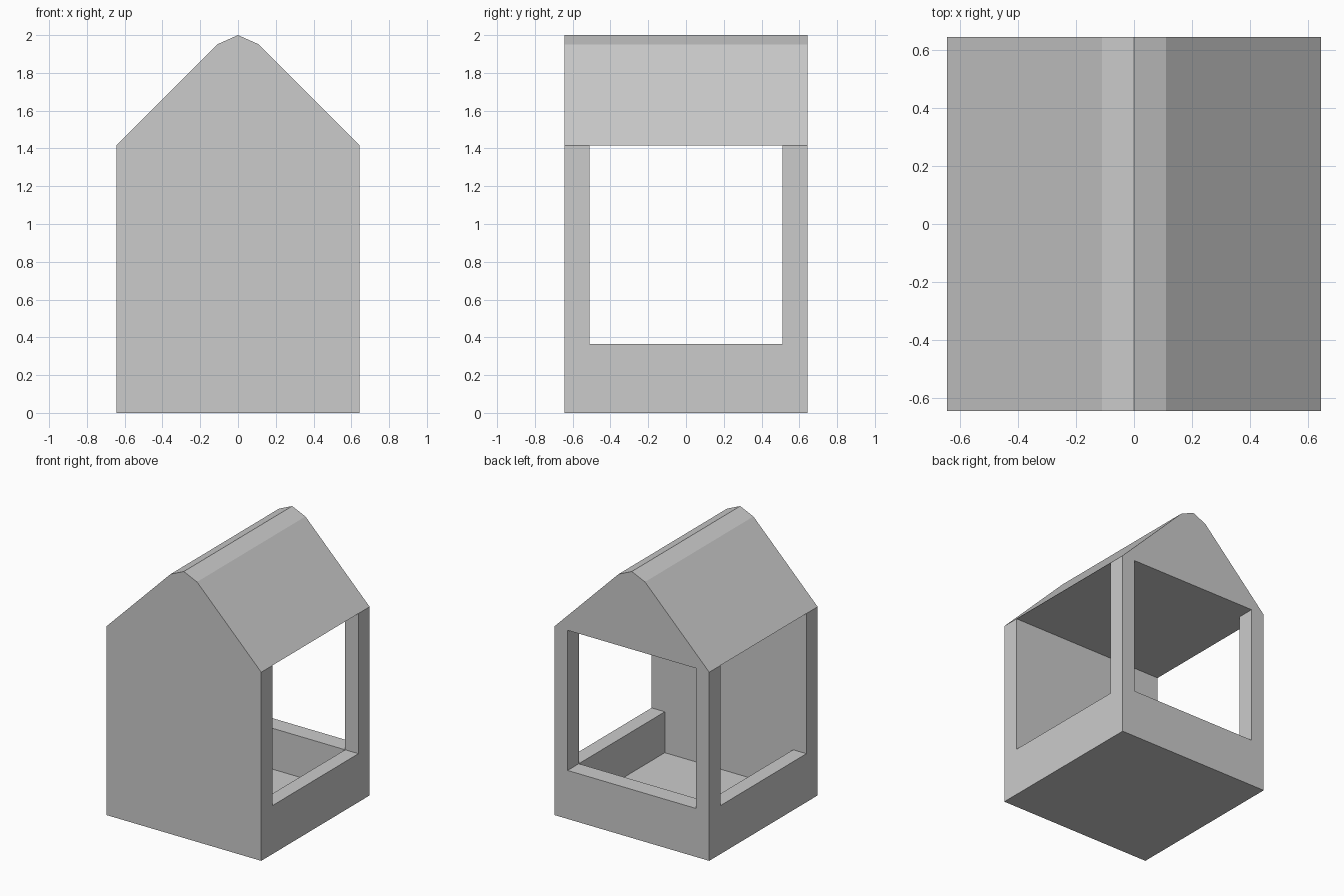
import bpy, bmesh

if "Cube" in bpy.data.objects:
    bpy.data.objects.remove(bpy.data.objects["Cube"])

HALF = 0.643        # outer half width and depth
IN_X, IN_Y = 0.533, 0.51   # inner half width and depth
FLOOR, SILL, EAVE = 0.057, 0.364, 1.416


def finish(name, bm):
    bmesh.ops.recalc_face_normals(bm, faces=bm.faces)
    mesh = bpy.data.meshes.new(name)
    bm.to_mesh(mesh)
    bm.free()
    obj = bpy.data.objects.new(name, mesh)
    bpy.context.collection.objects.link(obj)
    return obj


def box(name, x0, x1, y0, y1, z0, z1):
    bm = bmesh.new()
    bmesh.ops.create_cube(bm, size=1)
    bmesh.ops.scale(bm, vec=(x1 - x0, y1 - y0, z1 - z0), verts=bm.verts)
    bmesh.ops.translate(bm, vec=((x0 + x1) / 2, (y0 + y1) / 2, (z0 + z1) / 2),
                        verts=bm.verts)
    return finish(name, bm)


# Floor and closed front wall
box("floor", -IN_X, IN_X, -IN_Y, IN_Y, 0, FLOOR)
box("front_wall", -HALF, HALF, -HALF, -IN_Y, 0, EAVE)

# Low walls under the back and side openings
box("back_sill_wall", -IN_X, IN_X, IN_Y, HALF, 0, SILL)
for side, s in (("left", -1), ("right", 1)):
    x0, x1 = sorted((s * IN_X, s * HALF))
    box(side + "_sill_wall", x0, x1, -IN_Y, IN_Y, 0, SILL)
    # Back corner post
    box(side + "_back_post", x0, x1, IN_Y, HALF, 0, EAVE)

# Solid gabled roof with a blunted ridge and flat ceiling
profile = [(-HALF, EAVE), (HALF, EAVE), (0.11, 1.951), (0, 2.0), (-0.11, 1.951)]
bm = bmesh.new()
gable = bm.faces.new([bm.verts.new((x, -HALF, z)) for x, z in profile])
new = bmesh.ops.extrude_face_region(bm, geom=[gable], use_keep_orig=True)["geom"]
bmesh.ops.translate(bm, vec=(0, 2 * HALF, 0),
                    verts=[v for v in new if isinstance(v, bmesh.types.BMVert)])
finish("roof", bm)
